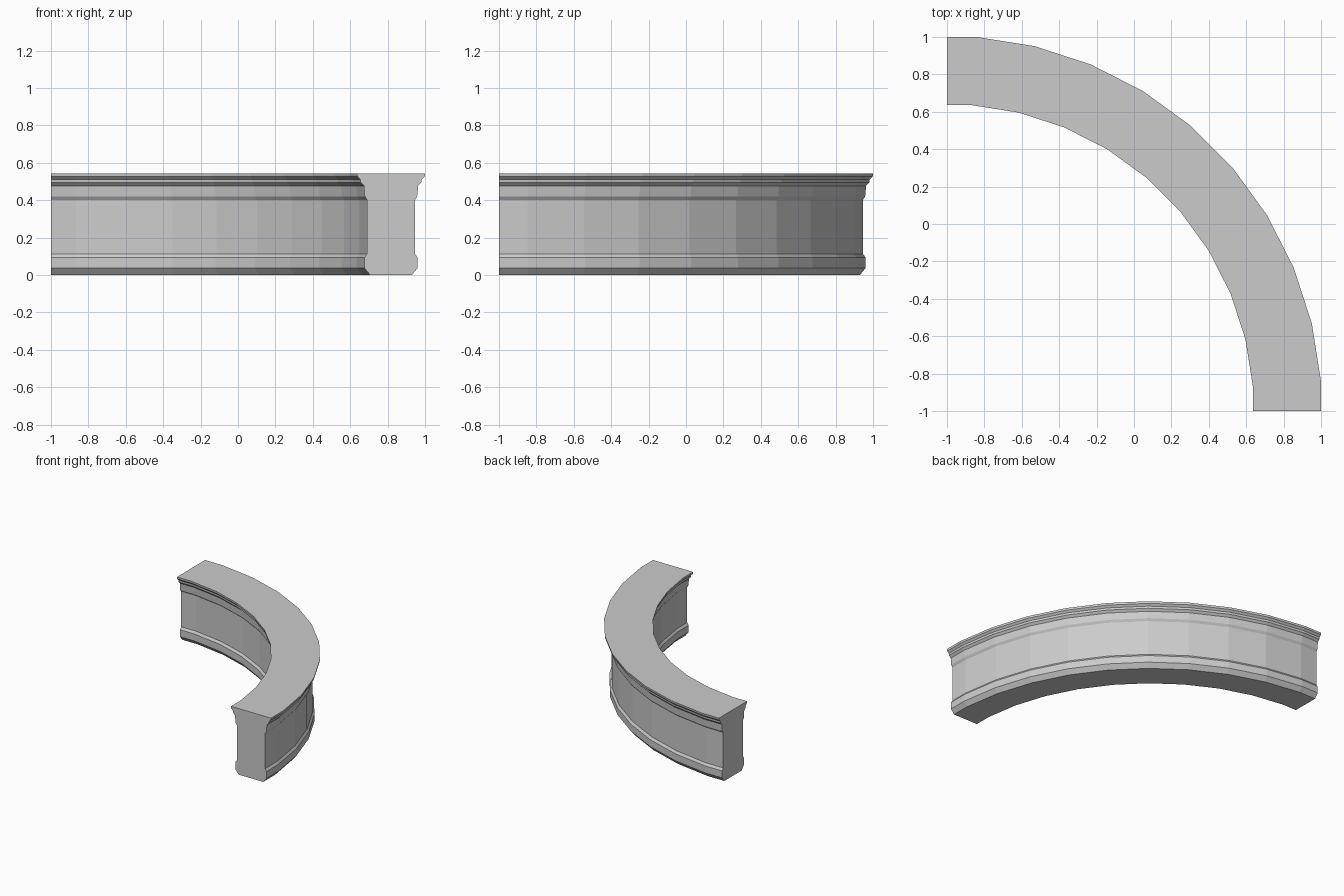
import bpy, bmesh, math

if "Cube" in bpy.data.objects:
    bpy.data.objects.remove(bpy.data.objects["Cube"])

# Half profile of the moulded kerb: (half width, height), bottom to top
HALF = [(0.112, 0.0), (0.142, 0.037), (0.142, 0.094), (0.128, 0.113),
        (0.128, 0.402), (0.140, 0.420), (0.145, 0.477), (0.162, 0.494),
        (0.164, 0.511), (0.180, 0.526), (0.182, 0.543)]
MID = 1.818                      # distance of the kerb centre line from the arc centre
profile = [(MID + w, z) for w, z in HALF] + [(MID - w, z) for w, z in reversed(HALF)]

# Stations along a quarter ring: half segments at both ends, 9 degree steps between
stations = [(0.0, 1.0)]
stations += [(4.5 + 9 * i, 1 / math.cos(math.radians(4.5))) for i in range(10)]
stations += [(90.0, 1.0)]

# Sweep the profile around the corner (-1, -1)
bm = bmesh.new()
rings = []
for deg, scale in stations:
    a = math.radians(deg)
    rings.append([bm.verts.new((-1 + r * scale * math.cos(a),
                                -1 + r * scale * math.sin(a), z)) for r, z in profile])
n = len(profile)
for r0, r1 in zip(rings, rings[1:]):
    for i in range(n):
        j = (i + 1) % n
        bm.faces.new((r0[i], r0[j], r1[j], r1[i]))

# Flat end caps
bm.faces.new(rings[0])
bm.faces.new(rings[-1])
bmesh.ops.recalc_face_normals(bm, faces=bm.faces[:])

mesh = bpy.data.meshes.new("curved_wall")
bm.to_mesh(mesh)
bm.free()
bpy.context.collection.objects.link(bpy.data.objects.new("curved_wall", mesh))
